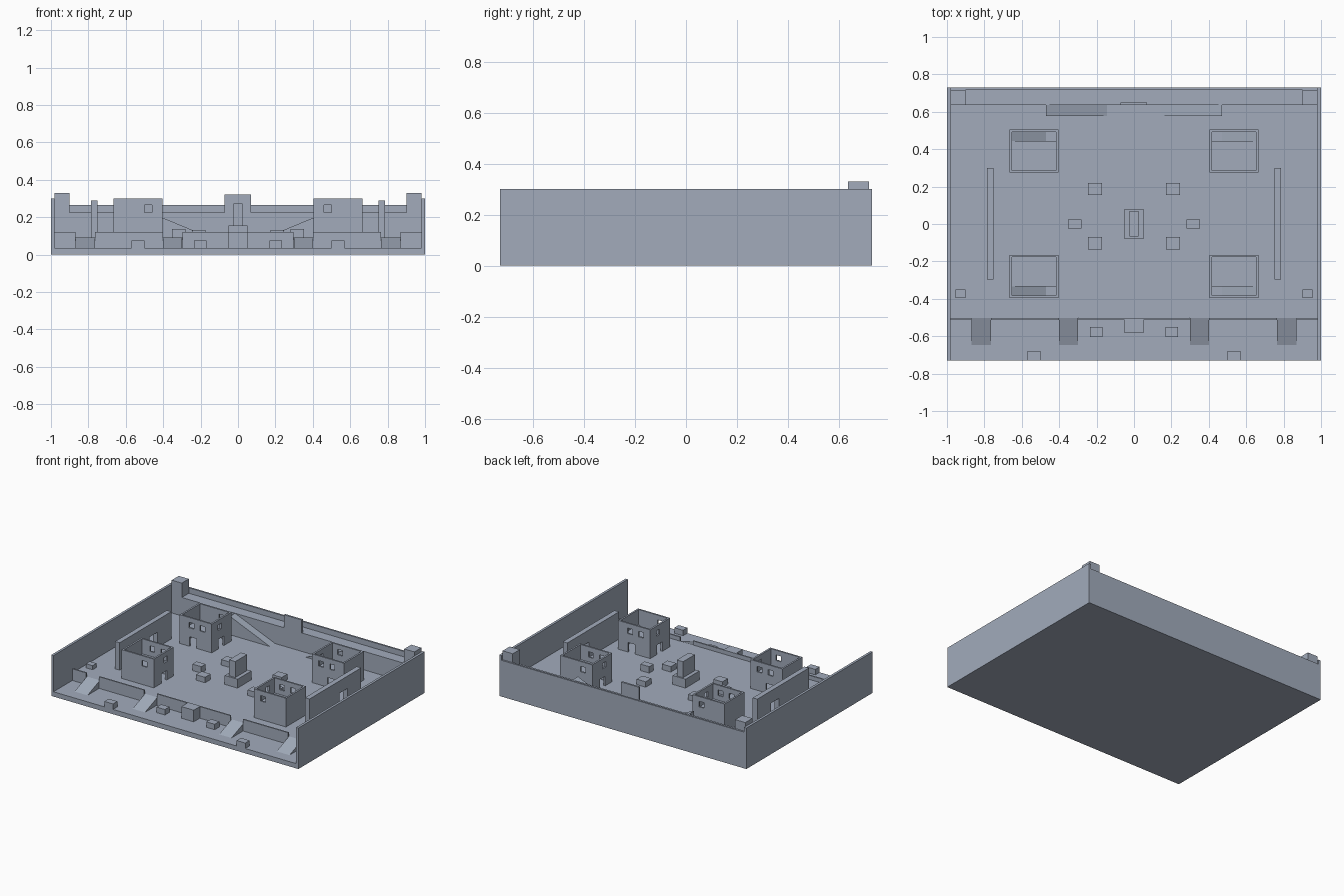
import bpy, bmesh

if "Cube" in bpy.data.objects:
    bpy.data.objects.remove(bpy.data.objects["Cube"])

paint = bpy.data.materials.new("slate_blue_grey")
paint.diffuse_color = (0.36, 0.41, 0.50, 1)
paint.use_nodes = True
paint.node_tree.nodes["Principled BSDF"].inputs["Base Color"].default_value = paint.diffuse_color

GROUND, TERRACE, UPPER = 0.035, 0.09, 0.19


def prism(name, profile, axis, a, b):
    """Extrude a 2D profile along an axis (0 = x, 1 = y) from a to b."""
    bm = bmesh.new()
    rings = []
    for d in (a, b):
        rings.append([bm.verts.new((d, p, z) if axis == 0 else (p, d, z)) for p, z in profile])
    n = len(profile)
    bm.faces.new(rings[0])
    bm.faces.new(rings[1])
    for i in range(n):
        j = (i + 1) % n
        bm.faces.new((rings[0][i], rings[0][j], rings[1][j], rings[1][i]))
    bmesh.ops.recalc_face_normals(bm, faces=bm.faces)
    mesh = bpy.data.meshes.new(name)
    bm.to_mesh(mesh)
    bm.free()
    mesh.materials.append(paint)
    ob = bpy.data.objects.new(name, mesh)
    bpy.context.collection.objects.link(ob)
    return ob


def box(name, x0, x1, y0, y1, z0, z1):
    return prism(name, [(x0, z0), (x1, z0), (x1, z1), (x0, z1)], 1, y0, y1)


def cut(ob, cutters):
    """Cut openings out of an object and discard the cutters."""
    for c in cutters:
        c.hide_render = True
        m = ob.modifiers.new("opening", 'BOOLEAN')
        m.operation, m.solver, m.object = 'DIFFERENCE', 'EXACT', c
    bpy.context.view_layer.update()
    dg = bpy.context.evaluated_depsgraph_get()
    mesh = bpy.data.meshes.new_from_object(ob.evaluated_get(dg))
    ob.modifiers.clear()
    ob.data = mesh
    for c in cutters:
        bpy.data.objects.remove(c)


# Stepped base: front yard, main terrace, rear walkway and rear wall
prism("stepped_base", [(-0.73, 0), (0.73, 0), (0.73, 0.265), (0.717, 0.265), (0.717, 0.225),
                       (0.636, 0.225), (0.636, TERRACE), (-0.503, TERRACE),
                       (-0.503, GROUND), (-0.73, GROUND)], 0, -0.982, 0.982)

# Front parapet pieces between the ramps
for x0, x1 in ((-0.982, -0.87), (-0.765, -0.40), (-0.297, 0.297), (0.40, 0.765), (0.87, 0.982)):
    box("front_parapet", x0, x1, -0.513, -0.503, GROUND, 0.12)

box("front_block", -0.05, 0.05, -0.583, -0.513, GROUND, 0.12)
box("rear_shield", -0.073, 0.07, 0.636, 0.65, TERRACE, 0.32)
box("centre_pedestal", -0.052, 0.052, -0.08, 0.08, TERRACE, 0.155)
box("centre_pillar", -0.025, 0.025, -0.067, 0.07, 0.155, 0.272)


def house(sx, sy):
    """Two-storey open-topped house, mirrored by the signs sx and sy."""
    def part(name, x0, x1, v0, v1, z0, z1):
        xs = sorted((sx * x0, sx * x1))
        ys = sorted((0.055 + sy * v0, 0.055 + sy * v1))
        return box(name, *xs, *ys, z0, z1)

    walls = part("house_walls", 0.405, 0.665, 0.22, 0.45, TERRACE, 0.30)
    cut(walls, [
        part("cavity", 0.418, 0.652, 0.232, 0.438, 0.05, 0.4),
        part("inner_door", 0.53, 0.585, 0.20, 0.25, 0.05, 0.16),
        part("side_door", 0.39, 0.43, 0.30, 0.36, 0.05, 0.16),
        part("outer_window", 0.46, 0.50, 0.43, 0.47, 0.225, 0.265),
        part("inner_window", 0.46, 0.50, 0.20, 0.25, 0.225, 0.265),
        part("inner_window", 0.55, 0.59, 0.20, 0.25, 0.225, 0.265),
        part("side_window", 0.39, 0.43, 0.29, 0.33, 0.225, 0.265),
    ])
    part("house_upper_floor", 0.418, 0.652, 0.232, 0.39, UPPER - 0.008, UPPER)
    ys = sorted((0.055 + sy * 0.39, 0.055 + sy * 0.438))
    prism("house_stair_ramp", [(sx * 0.652, TERRACE), (sx * 0.47, TERRACE), (sx * 0.652, UPPER)], 1, *ys)


# Everything repeated on the left and right
for s in (-1, 1):
    def pair(name, x0, x1, *rest):
        return box(name, *sorted((s * x0, s * x1)), *rest)

    pair("side_wall", 0.982, 1.0, -0.73, 0.73, 0, 0.30)
    pair("corner_tower", 0.90, 0.982, 0.636, 0.717, 0.225, 0.33)

    # Long cover wall with a doorway
    cover = pair("cover_wall", 0.75, 0.787, -0.297, 0.30, TERRACE, 0.29)
    cut(cover, [pair("doorway", 0.72, 0.82, 0.05, 0.14, 0.05, 0.20)])

    # Ramps from the front yard, and up to the rear walkway
    for x0, x1 in ((0.30, 0.40), (0.765, 0.87)):
        prism("front_ramp", [(-0.647, GROUND), (-0.503, GROUND), (-0.503, TERRACE)], 0,
              *sorted((s * x0, s * x1)))
    prism("rear_ramp", [(s * 0.47, TERRACE), (s * 0.145, TERRACE), (s * 0.47, 0.225)], 1, 0.577, 0.636)

    # Crates
    pair("crate", 0.172, 0.245, 0.155, 0.22, TERRACE, 0.13)
    pair("crate", 0.172, 0.245, -0.135, -0.07, TERRACE, 0.13)
    pair("crate", 0.28, 0.352, -0.025, 0.025, TERRACE, 0.137)
    pair("crate", 0.90, 0.955, -0.395, -0.35, TERRACE, 0.12)
    pair("crate", 0.168, 0.235, -0.605, -0.552, GROUND, 0.075)
    pair("crate", 0.50, 0.57, -0.73, -0.68, GROUND, 0.075)

    for sy in (-1, 1):
        house(s, sy)
